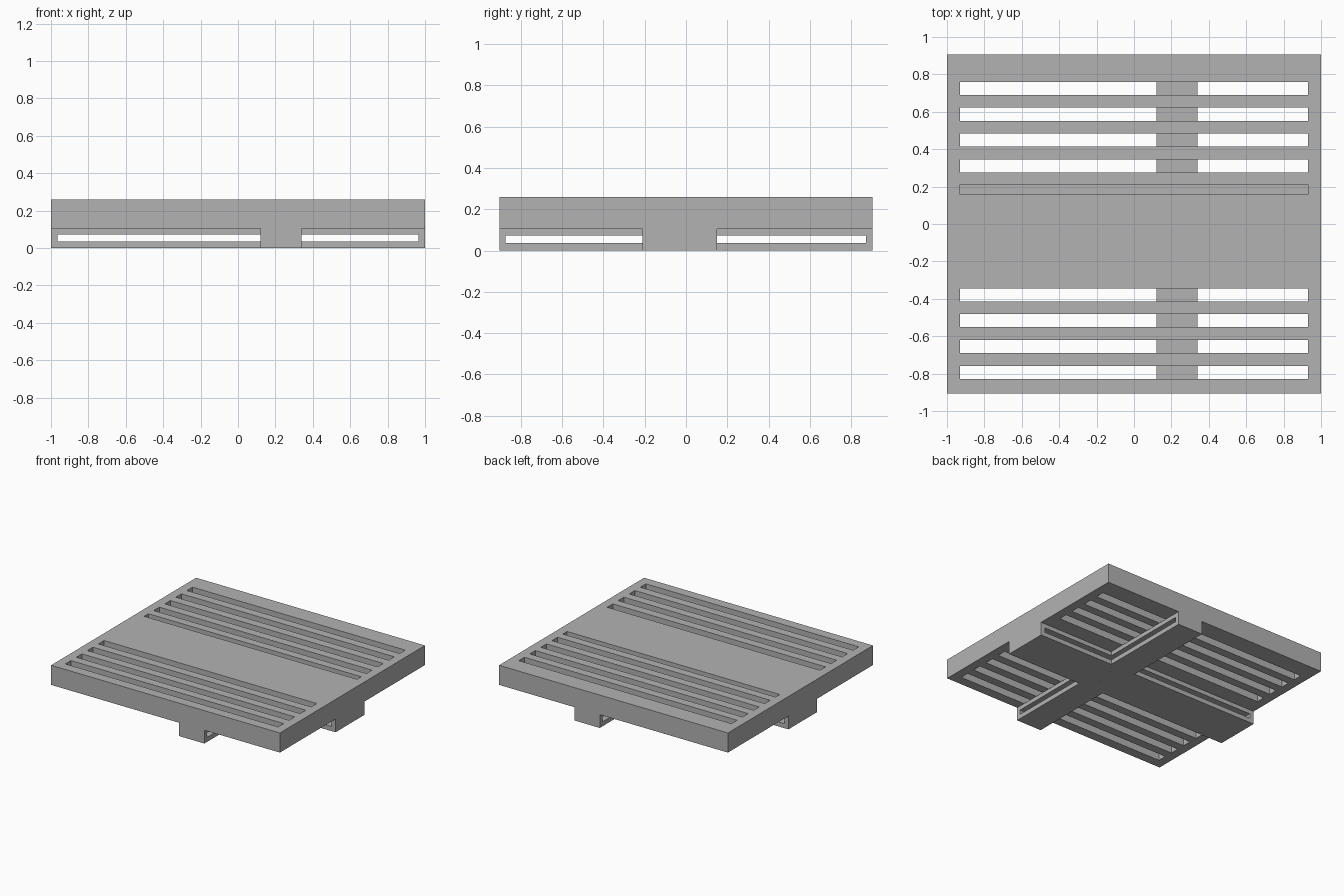
import bpy
import bmesh
from mathutils import Matrix, Vector

cube = bpy.data.objects.get("Cube")
if cube:
    bpy.data.objects.remove(cube, do_unlink=True)

grey = bpy.data.materials.new("plain_grey")
grey.use_nodes = True
colour = (0.45, 0.45, 0.45, 1)
grey.diffuse_color = colour
grey.node_tree.nodes["Principled BSDF"].inputs["Base Color"].default_value = colour


def finish(name, bm):
    bmesh.ops.recalc_face_normals(bm, faces=bm.faces)
    mesh = bpy.data.meshes.new(name)
    bm.to_mesh(mesh)
    bm.free()
    mesh.materials.append(grey)
    obj = bpy.data.objects.new(name, mesh)
    bpy.context.collection.objects.link(obj)
    return obj


def add_box(bm, low, high):
    low, high = Vector(low), Vector(high)
    matrix = Matrix.Translation((low + high) / 2) @ Matrix.Diagonal((high - low).to_4d())
    bmesh.ops.create_cube(bm, size=1, matrix=matrix)


def boxes(name, *spans):
    bm = bmesh.new()
    for low, high in spans:
        add_box(bm, low, high)
    return finish(name, bm)


def cut(target, cutter):
    """Subtract the cutter, then discard it."""
    cutter.hide_render = True
    mod = target.modifiers.new("cut", "BOOLEAN")
    mod.operation = "DIFFERENCE"
    mod.solver = "EXACT"
    mod.object = cutter
    bpy.context.view_layer.objects.active = target
    bpy.ops.object.modifier_apply(modifier=mod.name)
    bpy.data.objects.remove(cutter, do_unlink=True)


half_x, half_y = 1.0, 0.905
base, top = 0.105, 0.26
left, right = 0.12, 0.34
front, back = -0.21, 0.15

# Slab with rows of long slots on an even pitch
slab = boxes("slotted_slab", ((-half_x, -half_y, base), (half_x, half_y, top)))
slots = []
for row in (0, 1, 2, 3, 8, 9, 10, 11):
    y = 0.725 - row * 0.138
    slots.append(((-0.93, y - 0.035, 0), (0.93, y + 0.035, 0.4)))
cut(slab, boxes("slot_cutter", *slots))

# Narrow blind groove beside the solid middle band
cut(slab, boxes("groove_cutter", ((-0.93, 0.157, base + 0.01), (0.93, 0.21, 0.4))))

# Cross-shaped support under the slab
outline = [
    (left, -half_y), (right, -half_y), (right, front), (half_x, front),
    (half_x, back), (right, back), (right, half_y), (left, half_y),
    (left, back), (-half_x, back), (-half_x, front), (left, front),
]
bm = bmesh.new()
face = bm.faces.new([bm.verts.new((x, y, 0)) for x, y in outline])
solid = bmesh.ops.extrude_face_region(bm, geom=[face])
verts = [v for v in solid["geom"] if isinstance(v, bmesh.types.BMVert)]
bmesh.ops.translate(bm, verts=verts, vec=(0, 0, base))
cross = finish("support_cross", bm)

# Thin channels through both arms
cut(cross, boxes("long_channel", ((-0.965, front - 0.1, 0.036), (0.965, back + 0.1, 0.072))))
cut(cross, boxes("short_channel", ((left - 0.1, -0.875, 0.036), (right + 0.1, 0.872, 0.072))))

# Flush round plugs on the underside of the crossing
for name, y in (("front_plug", -0.137), ("back_plug", 0.064)):
    bm = bmesh.new()
    bmesh.ops.create_cone(bm, cap_ends=True, segments=32, radius1=0.05, radius2=0.05,
                          depth=0.004, matrix=Matrix.Translation((0.23, y, 0.0015)))
    finish(name, bm)
